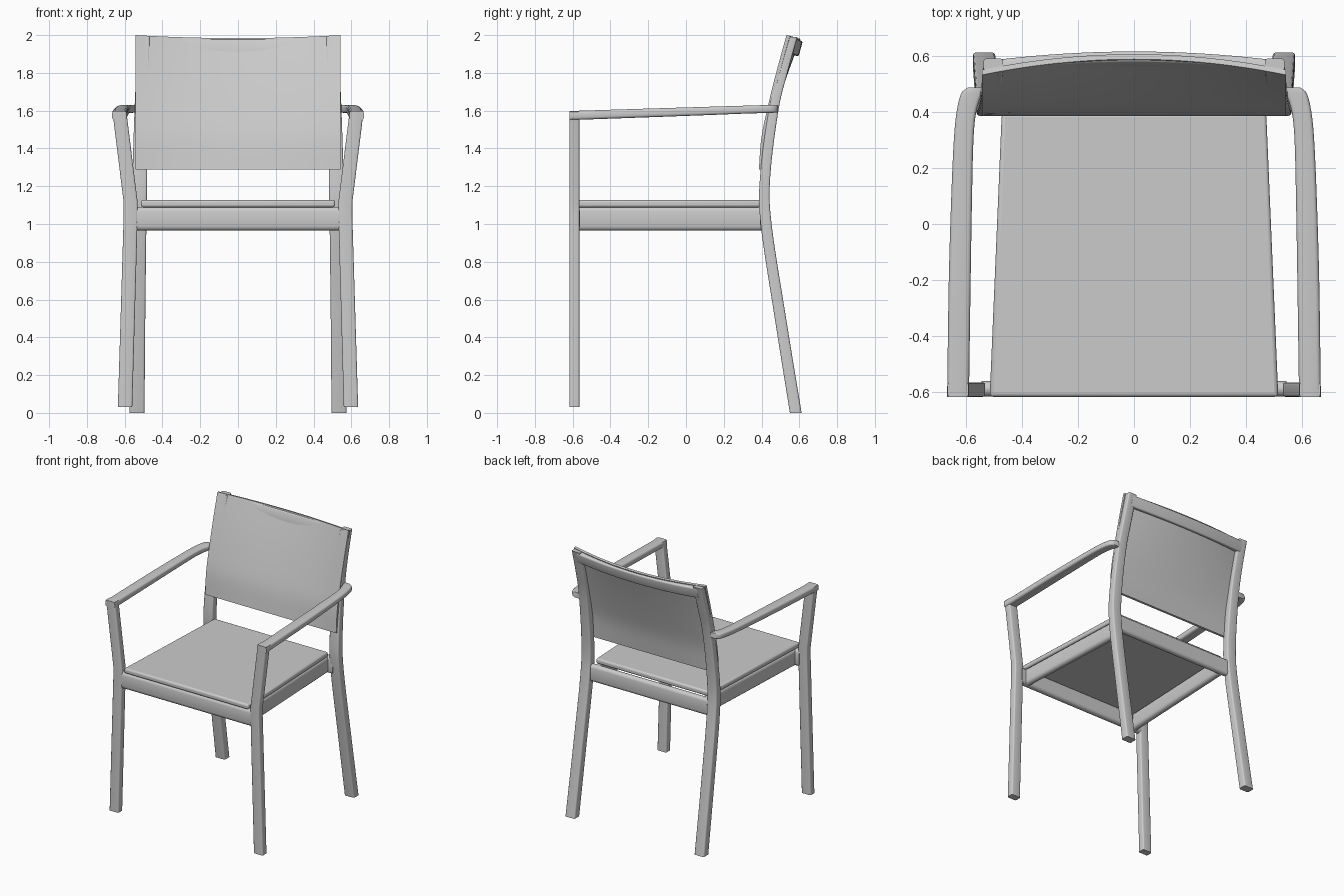
import bpy, bmesh, math
from mathutils import Vector

if "Cube" in bpy.data.objects:
    bpy.data.objects.remove(bpy.data.objects["Cube"])


def finish(name, verts, faces, mirror=False):
    me = bpy.data.meshes.new(name)
    me.from_pydata([tuple(v) for v in verts], [], faces)
    bm = bmesh.new()
    bm.from_mesh(me)
    if mirror:
        geo = bmesh.ops.duplicate(bm, geom=bm.verts[:] + bm.edges[:] + bm.faces[:])["geom"]
        for v in geo:
            if isinstance(v, bmesh.types.BMVert):
                v.co.x = -v.co.x
    bmesh.ops.recalc_face_normals(bm, faces=bm.faces[:])
    bm.to_mesh(me)
    bm.free()
    ob = bpy.data.objects.new(name, me)
    bpy.context.collection.objects.link(ob)
    bpy.ops.object.select_all(action='DESELECT')
    ob.select_set(True)
    bpy.context.view_layer.objects.active = ob
    bpy.ops.object.shade_smooth_by_angle(angle=math.radians(40))
    return ob


def smooth_path(rows, n=5):
    """Catmull-Rom interpolation of rows of numbers."""
    p = [Vector(r) for r in rows]
    p = [2 * p[0] - p[1]] + p + [2 * p[-1] - p[-2]]
    out = []
    for i in range(1, len(p) - 2):
        for k in range(n):
            t = k / n
            out.append(0.5 * (2 * p[i] + (p[i + 1] - p[i - 1]) * t
                       + (2 * p[i - 1] - 5 * p[i] + 4 * p[i + 1] - p[i + 2]) * t ** 2
                       + (3 * p[i] - p[i - 1] - 3 * p[i + 1] + p[i + 2]) * t ** 3))
    return out + [p[-2]]


def loft(name, rows, u, v, round_=0.3, mirror=False):
    """Rows are x, y, z, half size along u, half size along v."""
    u, v = Vector(u), Vector(v)
    verts, faces = [], []
    for x, y, z, a, b in rows:
        r = min(a, b) * round_
        for c, (sx, sy) in enumerate([(1, 1), (-1, 1), (-1, -1), (1, -1)]):
            for k in range(4):
                ang = math.radians(90 * c + 30 * k)
                verts.append(Vector((x, y, z)) + u * (sx * (a - r) + r * math.cos(ang))
                             + v * (sy * (b - r) + r * math.sin(ang)))
    m, n = 16, len(rows)
    for i in range(n - 1):
        for k in range(m):
            j = (k + 1) % m
            faces.append((i * m + k, i * m + j, (i + 1) * m + j, (i + 1) * m + k))
    faces += [tuple(range(m)), tuple(range((n - 1) * m, n * m))]
    return finish(name, verts, faces, mirror)


X, Y, Z = (1, 0, 0), (0, 1, 0), (0, 0, 1)

# front legs, kinked outward above the seat
loft("front_legs", [(.598, -.591, .03, .038, .026), (.568, -.591, 1.05, .037, .026),
                    (.569, -.591, 1.12, .037, .026), (.628, -.591, 1.597, .037, .026)],
     X, Y, .35, True)

# curved back legs running up into the back posts
loft("back_legs", smooth_path([
    (.535, .581, 0, .04, .031), (.530, .500, .5, .039, .030), (.524, .424, 1.0, .039, .029),
    (.520, .419, 1.25, .039, .027), (.512, .463, 1.6, .036, .026), (.505, .512, 1.8, .035, .025),
    (.502, .565, 1.99, .035, .025)]), X, Y, .35, True)

# armrests curving in to the back posts
loft("armrests", smooth_path([
    (.628, -.617, 1.574, .039, .024), (.622, -.2, 1.588, .039, .023), (.615, .1, 1.598, .037, .022),
    (.608, .3, 1.605, .035, .021), (.598, .4, 1.608, .035, .021), (.580, .465, 1.610, .037, .021),
    (.566, .488, 1.611, .026, .020)], 4), X, Z, .6, True)

# aprons under the seat
loft("front_apron", [(-.545, -.588, 1.028, .027, .063), (.545, -.588, 1.028, .027, .063)], Y, Z, .9)
loft("back_apron", [(-.51, .415, 1.028, .024, .063), (.51, .415, 1.028, .024, .063)], Y, Z, .9)
loft("side_aprons", [(.487, -.585, 1.028, .026, .063), (.444, .41, 1.028, .026, .063)], X, Z, .9, True)

# tapered seat pad with soft edges
outline = [(-.515, -.617), (.515, -.617), (.472, .395), (-.472, .395)]
seat = finish("seat", [(x, y, z) for z in (1.088, 1.127) for x, y in outline],
              [(0, 1, 2, 3), (4, 5, 6, 7)] + [(i, (i + 1) % 4, (i + 1) % 4 + 4, i + 4) for i in range(4)])
bev = seat.modifiers.new("soft_edges", 'BEVEL')
bev.width, bev.segments = .013, 3

# backrest panel: straight bottom edge, bowed top edge
profile = smooth_path([(.386, 1.288), (.398, 1.45), (.428, 1.6), (.477, 1.8), (.532, 2.0)], 4)
cols, rows, thick = 24, len(profile), .018
verts, faces = [], []
for back in (0, 1):
    for y, z in profile:
        t = (z - 1.288) / .712
        for i in range(cols + 1):
            s = 2 * i / cols - 1
            bow = t * (1 - s * s)
            verts.append((.543 * s, y + .056 * bow + back * thick, z - .016 * bow - .004 * back * t))
w = cols + 1
N = w * rows
for j in range(rows - 1):
    for i in range(cols):
        a = j * w + i
        quad = (a, a + 1, a + w + 1, a + w)
        faces += [quad, tuple(q + N for q in reversed(quad))]
rim = ([i for i in range(w)] + [j * w + cols for j in range(1, rows)]
       + [(rows - 1) * w + i for i in range(cols - 1, -1, -1)] + [j * w for j in range(rows - 2, 0, -1)])
for a, b in zip(rim, rim[1:] + rim[:1]):
    faces.append((b, a, a + N, b + N))
finish("backrest_panel", verts, faces)

# bowed top rail behind the panel, tilted with the posts
tilt = math.radians(15)
rail = []
for i in range(21):
    s = 2 * i / 20 - 1
    rail.append((.5 * s, .557 + .031 * (1 - s * s), 1.945 - .012 * (1 - s * s), .02, .042))
loft("top_rail", rail, (0, math.cos(tilt), -math.sin(tilt)), (0, math.sin(tilt), math.cos(tilt)), .5)
